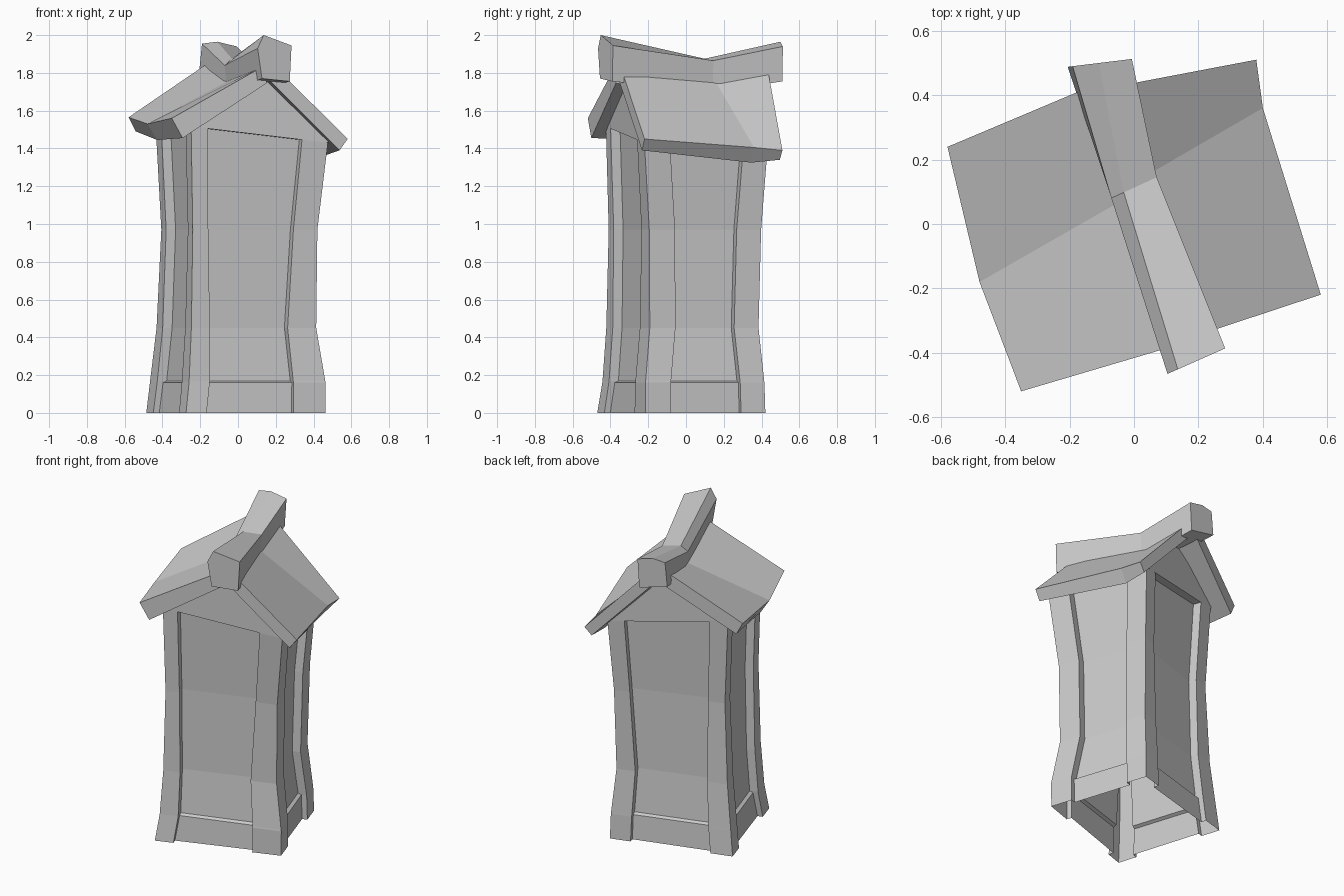
import bpy, bmesh, math
from mathutils import Vector

if "Cube" in bpy.data.objects:
    bpy.data.objects.remove(bpy.data.objects["Cube"])

TURN = math.radians(18)  # the whole hut is turned on its base


def loft(name, rings, cap=True):
    """Join closed rings of points into a flat-faced skin."""
    bm = bmesh.new()
    rows = [[bm.verts.new(p) for p in ring] for ring in rings]
    n = len(rows[0])
    for a, b in zip(rows, rows[1:]):
        for i in range(n):
            j = (i + 1) % n
            bm.faces.new((a[i], a[j], b[j], b[i]))
    if cap:
        bm.faces.new(rows[0])
        bm.faces.new(rows[-1])
    bmesh.ops.recalc_face_normals(bm, faces=bm.faces[:])
    me = bpy.data.meshes.new(name)
    bm.to_mesh(me)
    bm.free()
    ob = bpy.data.objects.new(name, me)
    ob.rotation_euler.z = TURN
    bpy.context.collection.objects.link(ob)
    return ob


# Walls: open shell, corner posts with panels set in between
CORNERS = [(-1.09, -.97), (1.02, -.945), (1.12, -.955 * -1), (-1.03, .91)]  # from front left
POSTS = [(.115, .178), (.142, .135), (.13, .14), (.125, .125)]  # post widths per side
# height, corner reaches, panel inset, post width factor
LEVELS = [
    (0.00, (.373, .366, .335, .385), .033, 1.0),
    (0.16, (.352, .368, .331, .370), .033, 1.0),
    (0.17, (.351, .366, .330, .369), .052, 1.0),
    (0.45, (.335, .328, .306, .342), .052, .9),
    (0.97, (.325, .333, .317, .322), .052, .75),
    (1.48, (.337, .377, .346, .346), .052, .8),
]
rings = []
for z, reach, inset, wide in LEVELS:
    corners = [Vector((sx * r, sy * r, z)) for (sx, sy), r in zip(CORNERS, reach)]
    ring = []
    for i in range(4):
        a, b = corners[i], corners[(i + 1) % 4]
        along = (b - a).normalized()
        inward = Vector((-along.y, along.x, 0)) * inset
        w = 1.0 if i == 1 else wide
        p, q = a + along * POSTS[i][0] * w, b - along * POSTS[i][1] * w
        ring += [a, p, p + inward, q + inward, q]
    if z > 1.4:  # the top leans down to the right
        for k, v in enumerate(ring):
            ring[k] = Vector((v.x, v.y, 1.525 - (v.x + .35) * .13))
    rings.append(ring)
loft("walls", rings, cap=False)

# Gables above the front and back panels, flush with the posts
GABLE = [(-.36, 1.515), (.385, 1.43), (.385, 1.445), (.04, 1.78), (-.36, 1.53)]
for name, y_left, y_right, thick in (("front_gable", -.328, -.357, .055), ("back_gable", .314, .331, -.055)):
    outer = [(x, y_left + (y_right - y_left) * (x + .36) / .745, z) for x, z in GABLE]
    loft(name, [outer, [(x, y + thick, z) for x, y, z in outer]])


# Roof slabs: ridge point, eave point and edge drop at front, middle and back
def slab(name, stations):
    rings = []
    for ridge, eave, drop in stations:
        r, e = Vector(ridge), Vector(eave)
        rings.append([r, e, e + Vector(drop), r + Vector((0, 0, -.1))])
    loft(name, rings)


slab("left_roof", [
    ((.03, -.40, 1.845), (-.494, -.386, 1.56), (.06, 0, -.105)),
    ((.03, .09, 1.785), (-.512, -.023, 1.53), (.055, 0, -.085)),
    ((.03, .45, 1.885), (-.477, .407, 1.565), (.04, 0, -.075)),
])
slab("right_roof", [
    ((.03, -.39, 1.88), (.484, -.388, 1.45), (-.045, 0, -.06)),
    ((.03, .12, 1.81), (.492, .219, 1.405), (-.05, 0, -.08)),
    ((.03, .43, 1.90), (.519, .368, 1.39), (-.045, 0, -.05)),
])

# Sagging ridge beam, five-sided
BEAM = [
    (-.475, -.455, [(-.02, 1.77), (.14, 1.755), (.15, 1.945), (-.01, 2.0), (-.045, 1.93)]),
    (.098, .121, [(-.03, 1.70), (.10, 1.70), (.112, 1.865), (0, 1.875), (-.042, 1.84)]),
    (.528, .490, [(-.045, 1.80), (.14, 1.755), (.152, 1.94), (.05, 1.965), (-.03, 1.955)]),
]
rings = []
for y_left, y_right, section in BEAM:
    rings.append([(x, y_left + (y_right - y_left) * (x + .045) / .195, z) for x, z in section])
loft("ridge_beam", rings)
